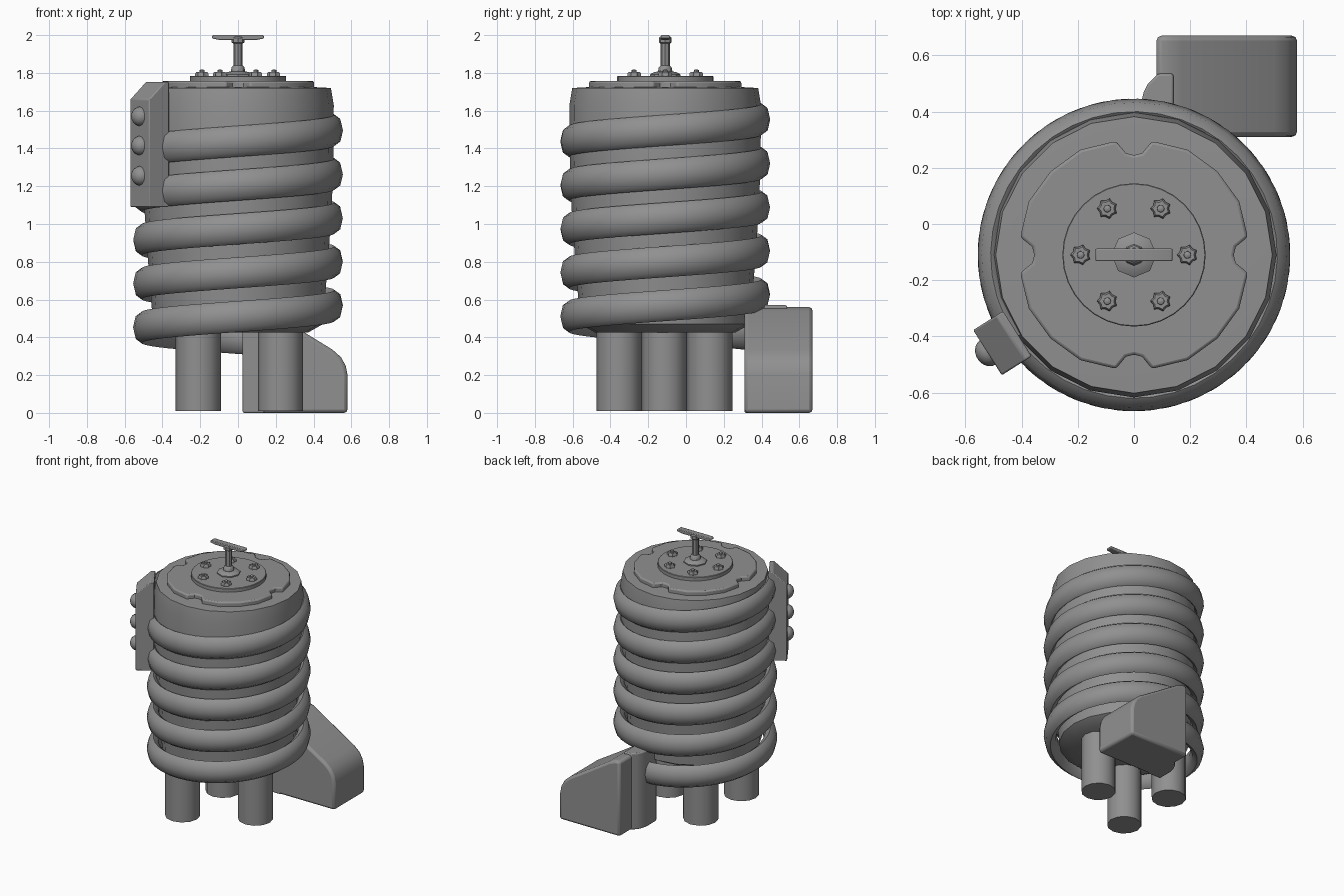
import bpy
import bmesh
from math import sin, cos, pi, radians
from mathutils import Vector, Matrix

if "Cube" in bpy.data.objects:
    bpy.data.objects.remove(bpy.data.objects["Cube"], do_unlink=True)

# Single painted-metal colour
grey = bpy.data.materials.new("grey_metal")
grey.use_nodes = True
colour = (0.28, 0.28, 0.28, 1)
grey.diffuse_color = colour
grey.node_tree.nodes["Principled BSDF"].inputs["Base Color"].default_value = colour

AXIS = Vector((0, -0.11, 0))


def loft(name, rings, origin=(0, 0, 0), bevel=0, smooth=35, matrix=None):
    """Skin a stack of equal-length point rings and cap both ends."""
    bm = bmesh.new()
    loops = [[bm.verts.new(p) for p in ring] for ring in rings]
    n = len(loops[0])
    for a, b in zip(loops, loops[1:]):
        for i in range(n):
            j = (i + 1) % n
            bm.faces.new((a[i], a[j], b[j], b[i]))
    bm.faces.new(loops[0][::-1])
    bm.faces.new(loops[-1])
    bmesh.ops.recalc_face_normals(bm, faces=bm.faces)
    mesh = bpy.data.meshes.new(name)
    bm.to_mesh(mesh)
    bm.free()
    mesh.materials.append(grey)
    ob = bpy.data.objects.new(name, mesh)
    bpy.context.collection.objects.link(ob)
    ob.matrix_world = matrix or Matrix.Translation(origin)
    if bevel:
        mod = ob.modifiers.new("bevel", "BEVEL")
        mod.width = bevel
        mod.segments = 2
        mod.limit_method = "ANGLE"
        mod.angle_limit = radians(40)
    bpy.ops.object.select_all(action="DESELECT")
    ob.select_set(True)
    bpy.context.view_layer.objects.active = ob
    bpy.ops.object.shade_smooth_by_angle(angle=radians(smooth))
    return ob


def polar(r, angle, z):
    return Vector((r * cos(angle), r * sin(angle), z))


def lathe(name, profile, sides, origin=AXIS, **kw):
    rings = [[polar(r, 2 * pi * i / sides, z) for i in range(sides)] for r, z in profile]
    return loft(name, rings, origin, **kw)


def prism(name, outline, low, high, axis="z", **kw):
    """Extrude an outline along z, or an xz outline along y."""
    place = (lambda u, v, w: (u, v, w)) if axis == "z" else (lambda u, v, w: (u, w, v))
    return loft(name, [[place(u, v, w) for u, v in outline] for w in (low, high)], **kw)


# Tank body
lathe("tank_body", [(0.37, 0.425), (0.45, 0.47), (0.46, 0.6), (0.48, 0.85), (0.497, 1.1),
                    (0.505, 1.35), (0.507, 1.63), (0.492, 1.72), (0.40, 1.725)], 20)

# Lid with four notches in its rim
outline = []
for quarter in range(4):
    for deg, r in [(0, 0.355), (4.5, 0.363), (9, 0.41), (27, 0.42),
                   (45, 0.42), (63, 0.42), (81, 0.41), (85.5, 0.363)]:
        p = polar(r, radians(deg + 90 * quarter), 0)
        outline.append((p.x, p.y))
prism("lid", outline, 1.70, 1.757, origin=AXIS, bevel=0.01)
lathe("lid_disc", [(0.255, 1.75), (0.255, 1.781), (0.252, 1.784)], 32)

# Lobed bolts around the disc
for k in range(6):
    spot = AXIS + polar(0.19, k * pi / 3, 0)
    rings = [[polar(s * (0.037 if i % 2 else 0.029), pi * i / 7, z) for i in range(14)]
             for s, z in [(1, 1.778), (1, 1.797), (0.8, 1.805)]]
    loft(f"bolt_{k + 1}", rings, spot)
    lathe(f"bolt_pin_{k + 1}", [(0.014, 1.80), (0.013, 1.814), (0.006, 1.818)], 8, spot)

# Valve stem and bar handle
lathe("valve_stem", [(0.08, 1.78), (0.08, 1.792), (0.062, 1.803), (0.038, 1.808), (0.034, 1.83),
                     (0.024, 1.84), (0.024, 1.955), (0.034, 1.962), (0.034, 1.985), (0.026, 1.993)], 8)
handle = [(-0.1, 1.975), (0.1, 1.975), (0.137, 1.982), (0.137, 1.996), (0.13, 2.0),
          (-0.13, 2.0), (-0.137, 1.996), (-0.137, 1.982)]
prism("valve_handle", handle, -0.022, 0.022, axis="y", origin=AXIS, bevel=0.004)

# Coiled pipe: an oval section swept up a helix
STEPS, PITCH = 40, 0.232
start, end = -295, 215 + 4 * 360
count = int((end - start) / 360 * STEPS)
rings = []
for s in range(count + 1):
    deg = start + (end - start) * s / count
    height = 0.51 + PITCH * (deg + 90) / 360
    rings.append([polar(0.51 + 0.046 * cos(a), radians(deg), height + 0.082 * sin(a))
                  for a in [2 * pi * i / 8 for i in range(8)]])
loft("coil_pipe", rings, AXIS, smooth=60)

# Three legs
for k, (x, y) in enumerate([(-0.21, -0.355), (0.225, -0.115), (-0.21, 0.125)]):
    lathe(f"leg_{k + 1}", [(0.12, 0.01), (0.12, 0.47)], 12, (x, y, 0), smooth=40)

# Control box: local x points outward from the tank
face = radians(212.4)
frame = Matrix.Translation((-0.468, -0.424, 0)) @ Matrix.Rotation(face, 4, "Z")
side = [(-0.063, 1.09), (0.063, 1.09), (0.063, 1.66), (-0.035, 1.752), (-0.063, 1.752)]
prism("control_box", side, -0.095, 0.095, axis="y", matrix=frame, bevel=0.006)

# Three dome lamps on the control box
for k, z in enumerate((1.255, 1.415, 1.57)):
    rings = [[(0.06 + 0.045 * sin(t), 0.052 * cos(t) * cos(a), z + 0.052 * cos(t) * sin(a))
              for a in [2 * pi * i / 12 for i in range(12)]]
             for t in (0, 0.35, 0.7, 1.05, 1.4)]
    loft(f"lamp_{k + 1}", rings, matrix=frame, smooth=50)

# Rear outlet housing with its sloping, rounded top
slope = [(0.08, 0), (0.58, 0), (0.58, 0.2), (0.57, 0.25), (0.545, 0.295), (0.5, 0.335),
         (0.345, 0.43), (0.17, 0.54), (0.12, 0.56), (0.08, 0.56)]
prism("outlet_housing", slope, 0.31, 0.67, axis="y", bevel=0.018)
collar = [(0.025, 0.31), (0.14, 0.31), (0.14, 0.535), (0.085, 0.535),
          (0.05, 0.5), (0.035, 0.47), (0.025, 0.43)]
prism("outlet_collar", collar, 0, 0.57, bevel=0.008)
